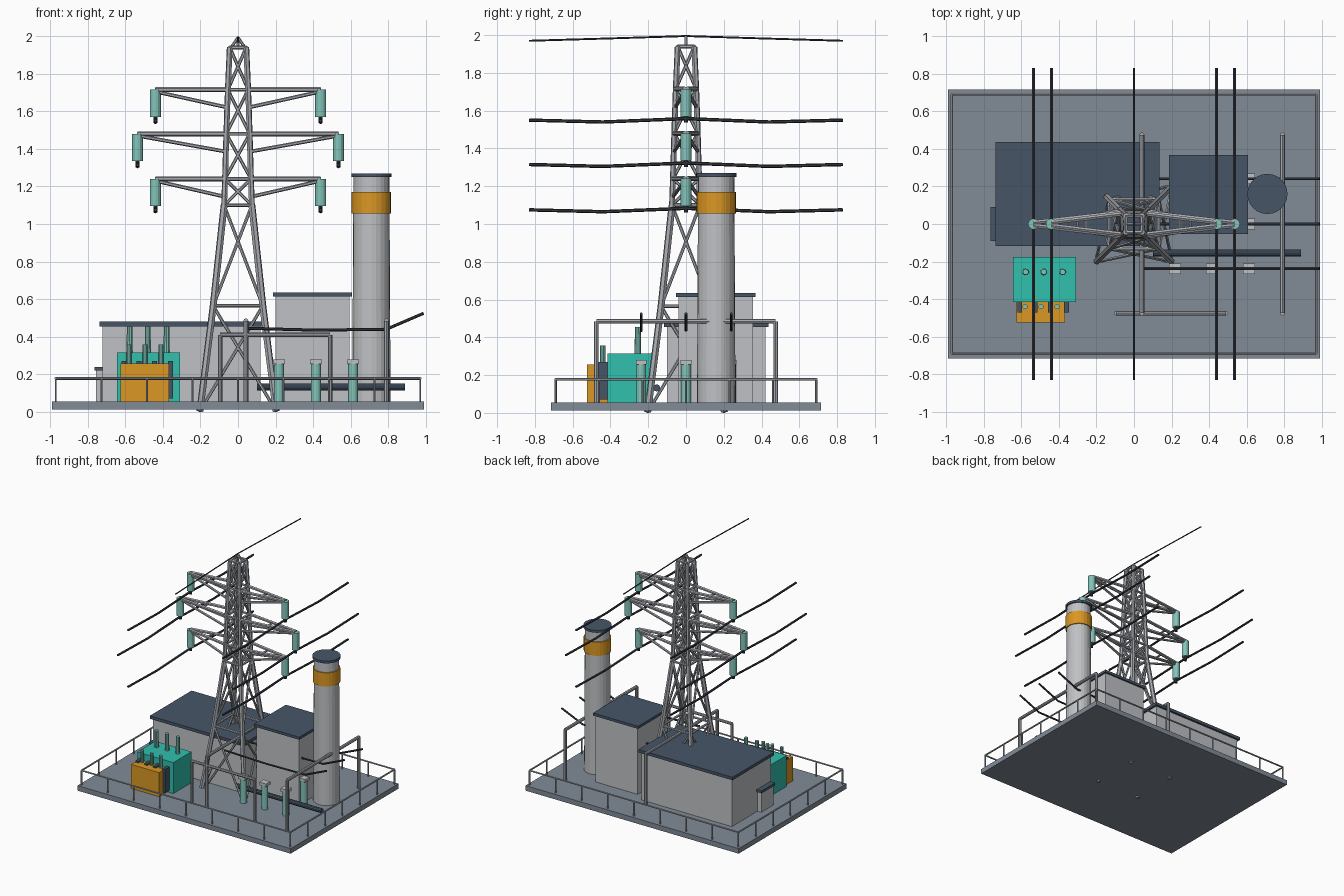
import bpy, bmesh, math
from mathutils import Vector, Matrix

if "Cube" in bpy.data.objects:
    bpy.data.objects.remove(bpy.data.objects["Cube"])


def mat(name, r, g, b):
    m = bpy.data.materials.new(name)
    m.diffuse_color = tuple((c / 255) ** 2.2 for c in (r, g, b)) + (1,)
    m.use_nodes = True
    m.node_tree.nodes["Principled BSDF"].inputs["Base Color"].default_value = m.diffuse_color
    return m


SLAB = mat("slab_grey", 128, 138, 150)
DARK = mat("dark_slate", 72, 86, 102)
TEAL = mat("teal", 52, 190, 172)
GLASS = mat("pale_teal", 130, 195, 185)
ORANGE = mat("orange", 218, 150, 40)
WIRE = mat("wire", 58, 62, 68)
STEEL = mat("steel", 165, 168, 174)
WALL = mat("wall", 190, 192, 195)


def finish(name, bm, m):
    me = bpy.data.meshes.new(name)
    bm.to_mesh(me)
    bm.free()
    me.materials.append(m)
    ob = bpy.data.objects.new(name, me)
    bpy.context.collection.objects.link(ob)
    return ob


def boxes(name, items, m):
    """items: (x0, x1, y0, y1, z0, z1)"""
    bm = bmesh.new()
    for x0, x1, y0, y1, z0, z1 in items:
        M = Matrix.Translation(((x0 + x1) / 2, (y0 + y1) / 2, (z0 + z1) / 2))
        bmesh.ops.create_cube(bm, size=1, matrix=M @ Matrix.Diagonal((x1 - x0, y1 - y0, z1 - z0, 1)))
    return finish(name, bm, m)


def struts(name, items, m, sides=6):
    """items: (start, end, radius[, end radius])"""
    bm = bmesh.new()
    for a, b, r, *r2 in items:
        a, b = Vector(a), Vector(b)
        d = b - a
        M = Matrix.Translation((a + b) / 2) @ d.to_track_quat('Z', 'Y').to_matrix().to_4x4()
        bmesh.ops.create_cone(bm, cap_ends=True, segments=sides, radius1=r,
                              radius2=r2[0] if r2 else r, depth=d.length, matrix=M)
    return finish(name, bm, m)


def path(pts, r):
    return [(a, b, r) for a, b in zip(pts, pts[1:])]


TOP = 0.055

# Base slab and perimeter railing
boxes("base_slab", [(-0.99, 0.99, -0.715, 0.715, 0.013, TOP)], SLAB)
rx, ry, rz = 0.97, 0.69, 0.178
rail = []
for s in (-1, 1):
    rail += [((-rx, s * ry, rz), (rx, s * ry, rz), 0.007),
             ((s * rx, -ry, rz), (s * rx, ry, rz), 0.007)]
    rail += [((-rx + i * rx / 4, s * ry, TOP), (-rx + i * rx / 4, s * ry, rz), 0.006) for i in range(9)]
    rail += [((s * rx, -ry + i * ry / 3, TOP), (s * rx, -ry + i * ry / 3, rz), 0.006) for i in range(1, 6)]
struts("perimeter_railing", rail, STEEL)


# Buildings: walls with overhanging flat roof
def building(name, x0, x1, y0, y1, z, o, t):
    boxes(name + "_walls", [(x0, x1, y0, y1, TOP, z - t)], WALL)
    boxes(name + "_roof", [(x0 - o, x1 + o, y0 - o, y1 + o, z - t, z)], DARK)


building("control_hall", -0.72, 0.12, -0.10, 0.42, 0.48, 0.017, 0.025)
building("hall_porch", -0.755, -0.72, -0.08, 0.08, 0.24, 0.01, 0.02)
building("turbine_house", 0.2, 0.593, -0.04, 0.355, 0.635, 0.013, 0.022)

# Chimney stack
cx, cy = 0.71, 0.16
struts("chimney_shaft", [((cx, cy, TOP), (cx, cy, 1.25), 0.102, 0.096)], WALL, 24)
struts("chimney_band", [((cx, cy, 1.055), (cx, cy, 1.17), 0.105)], ORANGE, 24)
struts("chimney_cap", [((cx, cy, 1.25), (cx, cy, 1.27), 0.107)], DARK, 24)

# Main and auxiliary transformers
boxes("main_transformer", [(-0.645, -0.31, -0.415, -0.175, TOP, 0.315)], TEAL)
boxes("small_transformer", [(-0.626, -0.368, -0.523, -0.415, TOP, 0.257)], ORANGE)
boxes("cooling_fins", [(x - 0.013, x + 0.013, -0.472, -0.41, 0.07, 0.27)
                       for x in (-0.608, -0.526, -0.444, -0.36)], DARK)
struts("main_bushings", [((x, -0.255, 0.31), (x, -0.255, 0.455), 0.018, 0.015)
                         for x in (-0.577, -0.48, -0.38)], GLASS, 10)
struts("small_bushings", [((x, -0.44, 0.25), (x, -0.44, 0.358), 0.014)
                          for x in (-0.58, -0.495, -0.41)], GLASS, 10)

# Front gantry and two cross portals
gantry = path([(-0.095, -0.475, TOP), (-0.095, -0.475, 0.41), (0.49, -0.475, 0.41), (0.49, -0.475, TOP)], 0.012)
struts("front_gantry", gantry, STEEL, 8)
portals = []
for x in (0.042, 0.79):
    portals += path([(x, -0.475, TOP), (x, -0.475, 0.485), (x, 0.475, 0.485), (x, 0.475, TOP)], 0.013)
struts("line_portals", portals, STEEL, 8)

# Busbars rising off the right-hand portal, post insulators below
PHASES = (-0.237, 0, 0.24)
bus = []
for y in PHASES:
    bus += path([(0.042, y, 0.445), (0.42, y, 0.435), (0.79, y, 0.44), (0.988, y, 0.525)], 0.008)
struts("busbars", bus, WIRE)
posts = [(x, y) for x in (0.218, 0.415, 0.612) for y in PHASES]
struts("post_insulators", [((x, y, TOP), (x, y, 0.257), 0.026) for x, y in posts], GLASS, 12)
boxes("post_caps", [(x - 0.031, x + 0.031, y - 0.028, y + 0.028, 0.255, 0.28) for x, y in posts], WALL)
struts("cable_pipe", [((0.1, -0.155, 0.132), (0.89, -0.155, 0.132), 0.019)], DARK, 10)

# Lattice tower: legs, rings and cross bracing
LEVELS = [(0.004, 0.203), (0.565, 0.132), (1.1, 0.074), (1.24, 0.069),
          (1.48, 0.062), (1.715, 0.054), (1.94, 0.044)]
SIGNS = [(-1, -1), (1, -1), (1, 1), (-1, 1)]


def corner(level, i):
    z, w = LEVELS[level]
    return Vector((SIGNS[i % 4][0] * w, SIGNS[i % 4][1] * w, z))


legs, braces = [], []
for k in range(len(LEVELS)):
    for i in range(4):
        if k:
            braces.append((corner(k, i), corner(k, i + 1), 0.010))
            legs.append((corner(k - 1, i), corner(k, i), 0.019 if k < 3 else 0.016))
            braces += [(corner(k - 1, i), corner(k, i + 1), 0.009),
                       (corner(k - 1, i + 1), corner(k, i), 0.009)]
struts("tower_legs", legs, STEEL)
struts("tower_bracing", braces, STEEL)
struts("tower_peak", [((s * 0.036, 0, 1.94), (0, 0, 1.992), 0.008) for s in (-1, 1)]
       + [((0, 0, 1.94), (0, 0, 1.992), 0.008)], STEEL)

# Cross arms with hanging insulators and conductors
arms, hang, lines, clamps = [], [], [], []
for z, reach in ((1.24, 0.44), (1.48, 0.535), (1.715, 0.44)):
    w = 0.055 + (1.715 - z) * 0.03
    for s in (-1, 1):
        x = s * reach
        mid = s * (w + reach) / 2
        for t in (-1, 1):
            arms += [((s * w, t * w, z), (x, t * 0.008, z), 0.013),
                     ((s * w, t * w, z - 0.095), (x, t * 0.006, z - 0.01), 0.010)]
        arms.append(((mid, -w / 2, z), (mid, w / 2, z), 0.008))
        hang.append(((x, 0, z), (x, 0, z - 0.145), 0.029))
        clamps.append(((x, 0, z - 0.14), (x, 0, z - 0.178), 0.011))
        zw = z - 0.157
        lines += path([(x, -0.83, zw - 0.008), (x, -0.44, zw - 0.018), (x, 0, zw),
                       (x, 0.44, zw - 0.018), (x, 0.83, zw - 0.008)], 0.009)
struts("cross_arms", arms, STEEL)
struts("hanging_insulators", hang, GLASS, 12)
struts("wire_clamps", clamps, WIRE, 8)
struts("conductors", lines, WIRE)
struts("earth_wire", path([(0, -0.83, 1.97), (0, -0.42, 1.982), (0, 0, 1.995),
                           (0, 0.42, 1.982), (0, 0.83, 1.97)], 0.005), WIRE)
